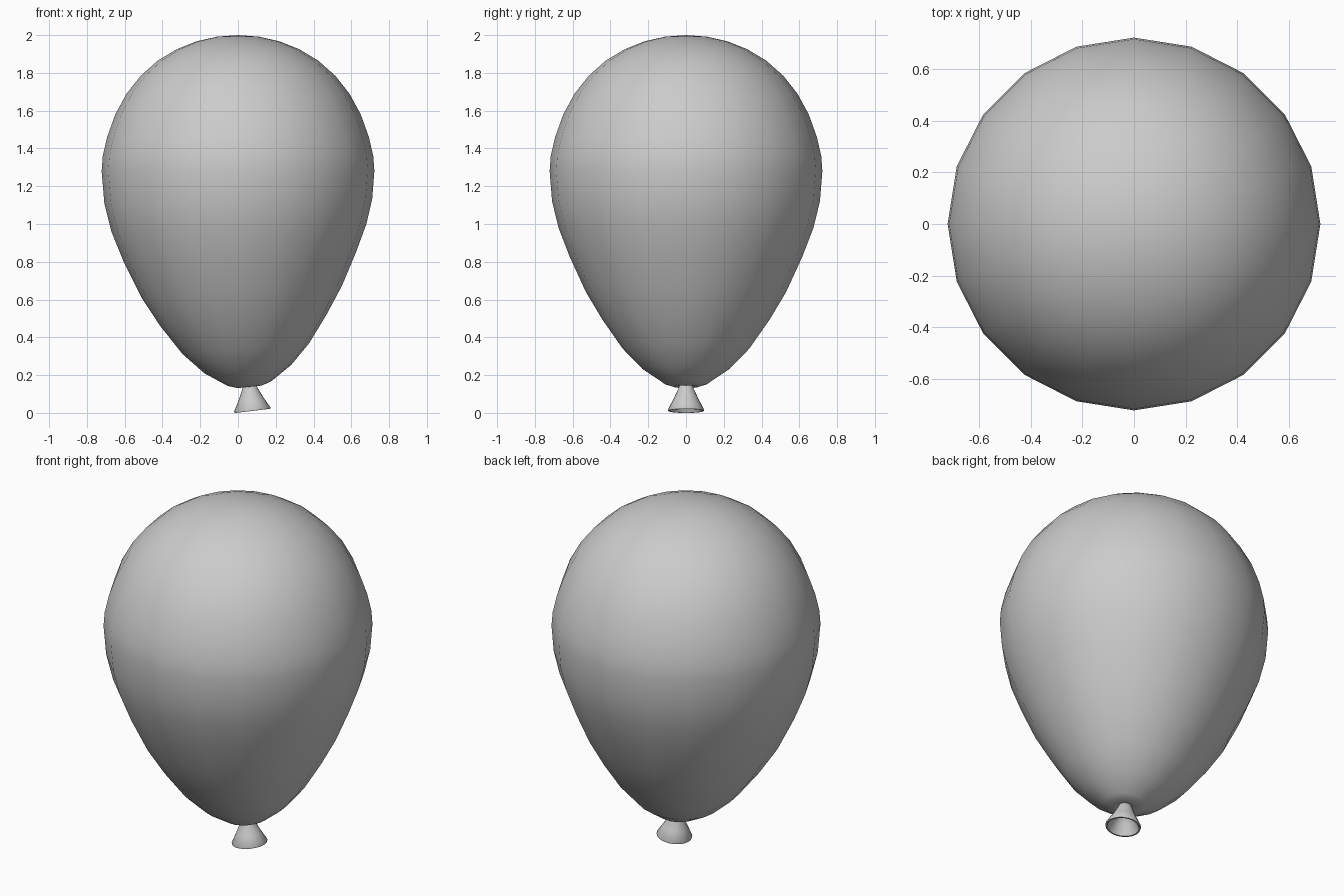
import bpy, bmesh
from math import cos, sin, tau

if "Cube" in bpy.data.objects:
    bpy.data.objects.remove(bpy.data.objects["Cube"])

SIDES = 20
BEND = 0.046      # the lower half curves gently towards +x
BEND_TOP = 1.3


def bend(x, y, z):
    d = max(0.0, BEND_TOP - z)
    # shift the ring centre and tilt the ring with the bent axis
    return (x + BEND * d * d, y, z + 2 * BEND * d * x)


def lathe(name, profile, angle):
    bm = bmesh.new()
    rings = []
    for r, z in profile:
        if r == 0:
            rings.append([bm.verts.new(bend(0, 0, z))] * SIDES)
        else:
            rings.append([bm.verts.new(bend(r * cos(tau * i / SIDES), r * sin(tau * i / SIDES), z))
                          for i in range(SIDES)])
    for a, b in zip(rings, rings[1:]):
        for i in range(SIDES):
            j = (i + 1) % SIDES
            bm.faces.new(list(dict.fromkeys((a[i], b[i], b[j], a[j]))))
    bmesh.ops.recalc_face_normals(bm, faces=bm.faces)
    mesh = bpy.data.meshes.new(name)
    bm.to_mesh(mesh)
    bm.free()
    obj = bpy.data.objects.new(name, mesh)
    bpy.context.collection.objects.link(obj)
    bpy.ops.object.select_all(action='DESELECT')
    obj.select_set(True)
    bpy.context.view_layer.objects.active = obj
    bpy.ops.object.shade_smooth_by_angle(angle=angle)
    return obj


# Inflated body, with a small dimple around the neck
lathe("balloon_body", [
    (0, 2.0), (0.11, 1.992), (0.22, 1.967), (0.325, 1.925), (0.425, 1.865),
    (0.515, 1.785), (0.59, 1.69), (0.65, 1.58), (0.693, 1.46), (0.716, 1.36),
    (0.722, 1.28), (0.709, 1.12), (0.675, 0.98), (0.615, 0.825), (0.53, 0.64),
    (0.44, 0.49), (0.335, 0.34), (0.23, 0.232), (0.115, 0.155), (0.065, 0.138),
    (0.035, 0.145), (0, 0.15)], 1.4)

# Flared, hollow neck below the knot
lathe("balloon_neck", [
    (0, 0.16), (0.033, 0.15), (0.042, 0.125), (0.068, 0.07), (0.096, 0.018),
    (0.094, 0.0105), (0.086, 0.0105), (0.06, 0.06), (0.03, 0.115), (0, 0.125)], 1.0)
